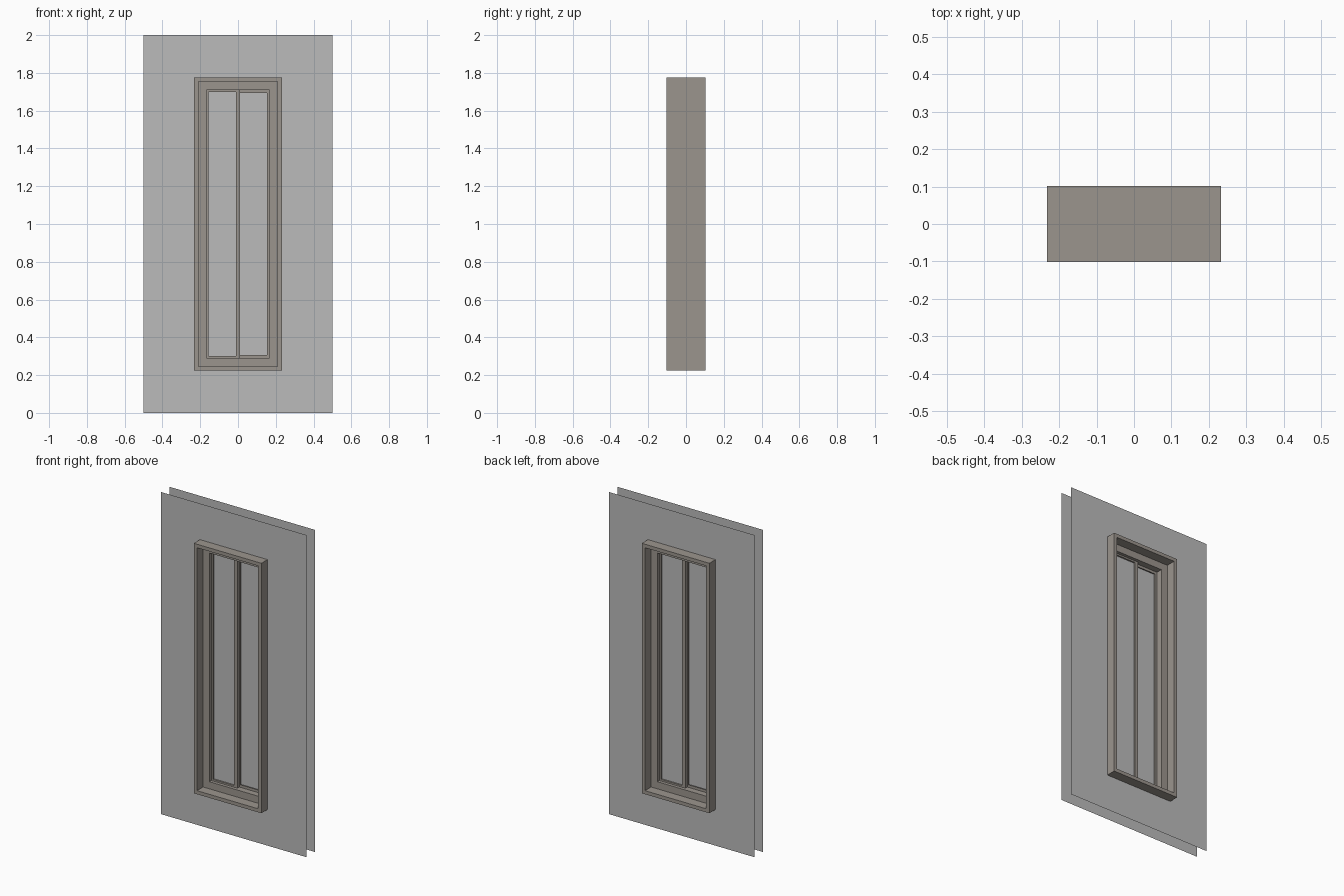
import bpy, bmesh

if "Cube" in bpy.data.objects:
    bpy.data.objects.remove(bpy.data.objects["Cube"])


def material(name, rgb):
    m = bpy.data.materials.new(name)
    m.diffuse_color = (*rgb, 1)
    m.use_nodes = True
    m.node_tree.nodes["Principled BSDF"].inputs["Base Color"].default_value = m.diffuse_color
    return m


GREY = material("wall grey", (0.50, 0.50, 0.50))
TAUPE = material("frame taupe", (0.33, 0.30, 0.27))
MID = 1.0  # height of the window centre


def finish(name, bm, mat):
    me = bpy.data.meshes.new(name)
    bm.to_mesh(me)
    bm.free()
    me.materials.append(mat)
    ob = bpy.data.objects.new(name, me)
    bpy.context.collection.objects.link(ob)
    return ob


def rect(bm, x0, x1, hz, y):
    """Four corners of a rectangle, anticlockwise seen from the front."""
    return [bm.verts.new((x, y, MID + z)) for x, z in
            ((x0, -hz), (x1, -hz), (x1, hz), (x0, hz))]


def bridge(bm, a, b):
    for i in range(4):
        j = (i + 1) % 4
        bm.faces.new((a[i], a[j], b[j], b[i]))


def frame(name, outer, inner, y0, y1, mat=TAUPE):
    """Rectangular frame from outer and inner (x0, x1, half height)."""
    bm = bmesh.new()
    loops = [rect(bm, *outer, y0), rect(bm, *inner, y0),
             rect(bm, *inner, y1), rect(bm, *outer, y1)]
    for i in range(4):
        bridge(bm, loops[i], loops[(i + 1) % 4])
    bmesh.ops.recalc_face_normals(bm, faces=bm.faces)
    return finish(name, bm, mat)


def wall_sheet(name, y):
    """Zero-thickness wall face with the window opening."""
    bm = bmesh.new()
    bridge(bm, rect(bm, -0.5, 0.5, 1.0, y), rect(bm, -0.232, 0.232, 0.776, y))
    if y > 0:
        bmesh.ops.reverse_faces(bm, faces=bm.faces)
    finish(name, bm, GREY)


def glass(name, x0, x1, y):
    bm = bmesh.new()
    bm.faces.new(rect(bm, x0, x1, 0.70, y))
    finish(name, bm, GREY)


# Two wall faces
wall_sheet("wall_front", -0.042)
wall_sheet("wall_back", 0.042)

# Outer casing, inner liner and the rib between the two sash tracks
frame("casing", (-0.232, 0.232, 0.776), (-0.21, 0.21, 0.754), -0.102, 0.102)
frame("liner", (-0.21, 0.21, 0.754), (-0.167, 0.167, 0.71), -0.042, 0.042)
frame("track_rib", (-0.167, 0.167, 0.71), (-0.153, 0.153, 0.694), -0.003, 0.003)

# Sliding sashes: left one in front, right one behind
frame("sash_front", (-0.167, 0.011, 0.71), (-0.157, -0.011, 0.70), -0.022, -0.003)
frame("sash_back", (-0.011, 0.167, 0.71), (0.011, 0.157, 0.70), 0.003, 0.022)
glass("glass_front", -0.157, -0.011, -0.012)
glass("glass_back", 0.011, 0.157, 0.012)
